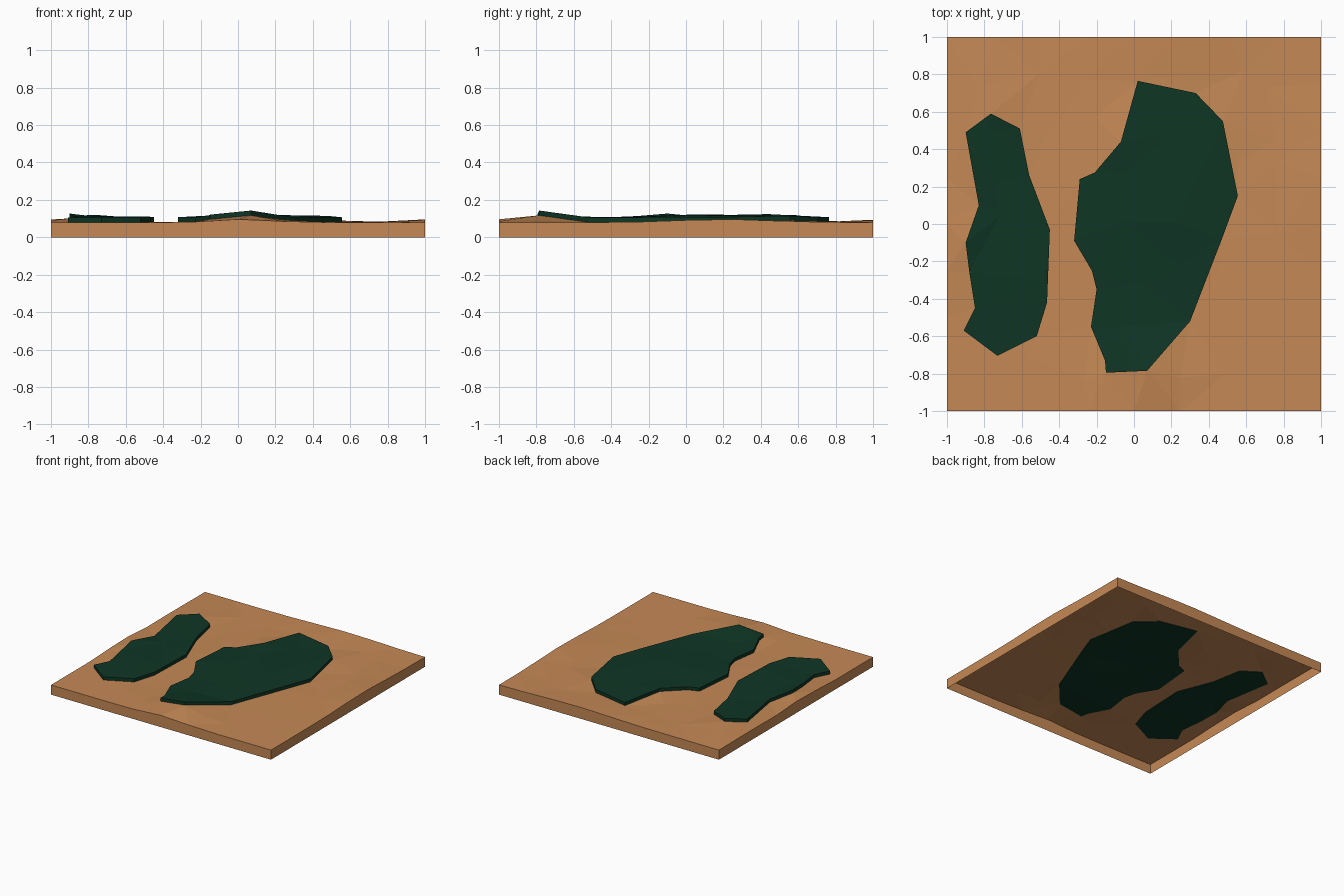
import bpy, math, random
from mathutils import Vector
from mathutils.geometry import delaunay_2d_cdt

if "Cube" in bpy.data.objects:
    bpy.data.objects.remove(bpy.data.objects["Cube"])

random.seed(4)


def material(name, colour):
    m = bpy.data.materials.new(name)
    m.diffuse_color = (*colour, 1)
    m.use_nodes = True
    m.node_tree.nodes["Principled BSDF"].inputs["Base Color"].default_value = m.diffuse_color
    return m


SAND = material("sandy brown", (0.56, 0.25, 0.092))
GREEN = material("dark green", (0.0045, 0.036, 0.018))

# Plate outlines seen from above
LEFT = [(-.9, .49), (-.765, .59), (-.61, .51), (-.56, .26), (-.45, -.03), (-.465, -.42),
        (-.52, -.6), (-.73, -.705), (-.91, -.57), (-.85, -.45), (-.88, -.26), (-.9, -.1), (-.83, .1)]
RIGHT = [(.02, .765), (.33, .7), (.475, .55), (.555, .15), (.47, -.08), (.3, -.52), (.07, -.785),
         (-.15, -.795), (-.155, -.73), (-.23, -.55), (-.2, -.35), (-.225, -.25),
         (-.32, -.09), (-.29, .24), (-.21, .275), (-.07, .44)]

# Gentle hills: x, y, height, spread x, spread y
HILLS = [(.04, -.82, .04, .2, .2), (.08, .1, .022, .3, .28), (-.95, -.1, .026, .12, .18),
         (-.8, .6, .016, .16, .18), (1, .2, .017, .22, .35), (.3, 1, .015, .4, .2),
         (-.06, .44, .015, .12, .12), (.45, .5, .012, .12, .12), (-.55, -.2, .012, .1, .2)]


def height(x, y):
    return .079 + sum(h * math.exp(-((x - a) / s) ** 2 - ((y - b) / t) ** 2)
                      for a, b, h, s, t in HILLS)


def inside(p, poly):
    hit = False
    for (ax, ay), (bx, by) in zip(poly, poly[1:] + poly[:1]):
        if (ay > p[1]) != (by > p[1]) and p[0] < (bx - ax) * (p[1] - ay) / (by - ay) + ax:
            hit = not hit
    return hit


# One irregular triangulation shared by the ground and the plates
N = 8
ring = []
for sx, sy, dx, dy in ((-1, -1, 1, 0), (1, -1, 0, 1), (1, 1, -1, 0), (-1, 1, 0, -1)):
    ring += [(sx + dx * 2 * i / N, sy + dy * 2 * i / N) for i in range(N)]
pts, edges = [], []
for loop in (ring, LEFT, RIGHT):
    s, n = len(pts), len(loop)
    pts += loop
    edges += [(s + i, s + (i + 1) % n) for i in range(n)]
for i in range(7):
    for j in range(7):
        p = (-.78 + .26 * i + random.uniform(-.07, .07), -.78 + .26 * j + random.uniform(-.07, .07))
        if min(math.dist(p, q) for q in pts) > .1:
            pts.append(p)
verts, _, tris, *_ = delaunay_2d_cdt([Vector(p) for p in pts], edges, [], 0, 1e-5)
tris = [tuple(t) for t in tris]


def centre(t):
    return sum((verts[i] for i in t), Vector((0, 0))) / len(t)


def build(name, faces, mat, levels):
    """Drape faces over the hills; the border drops as a wall to the lower level."""
    used = sorted({i for f in faces for i in f})
    idx = {v: k for k, v in enumerate(used)}
    n = len(used)
    top, low = levels
    co = [(*verts[i], top(*verts[i])) for i in used] + [(*verts[i], low(*verts[i])) for i in used]
    fs = [tuple(idx[i] for i in f) for f in faces]
    half = {(f[i], f[(i + 1) % len(f)]) for f in fs for i in range(len(f))}
    walls = [(b, a, a + n, b + n) for a, b in half if (b, a) not in half]
    base = [tuple(i + n for i in reversed(f)) for f in fs] if mat is GREEN else []
    me = bpy.data.meshes.new(name)
    me.from_pydata(co, [], fs + walls + base)
    me.materials.append(mat)
    ob = bpy.data.objects.new(name, me)
    bpy.context.collection.objects.link(ob)
    if mat is SAND:  # drop the unused lower points of the open-bottomed ground
        import bmesh
        bm = bmesh.new()
        bm.from_mesh(me)
        for v in [v for v in bm.verts if not v.link_faces]:
            bm.verts.remove(v)
        bm.to_mesh(me)
        bm.free()


# Ground sheet with skirt, open underneath
build("ground", tris, SAND, (height, lambda x, y: 0.0))

# Raised patches, following the ground and poking slightly through it
for name, poly in (("left_patch", LEFT), ("right_patch", RIGHT)):
    build(name, [t for t in tris if inside(centre(t), poly)], GREEN,
          (lambda x, y: height(x, y) + .026, lambda x, y: height(x, y) - .004))
